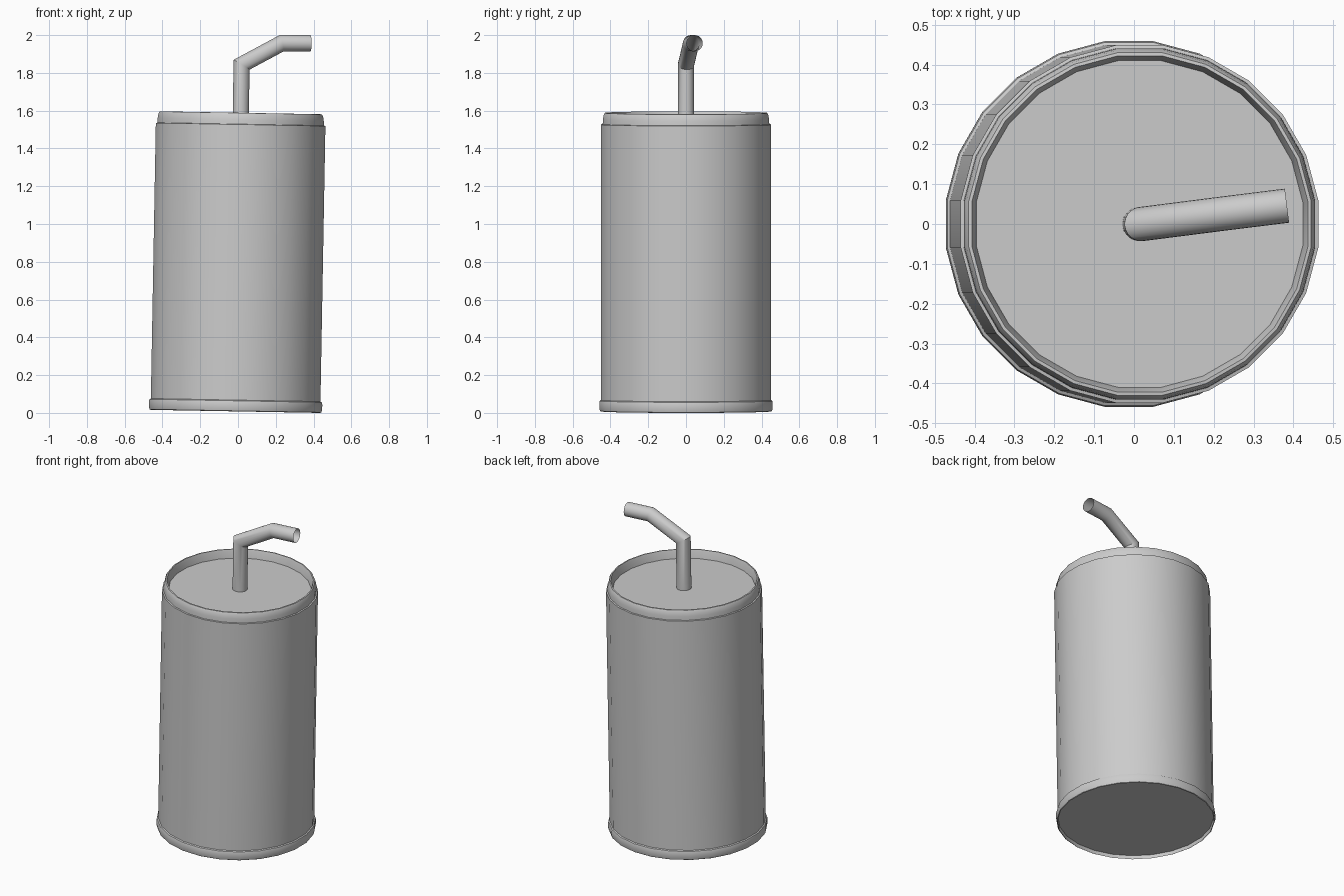
import bpy, bmesh, math
from mathutils import Vector, Matrix

cube = bpy.data.objects.get("Cube")
if cube:
    bpy.data.objects.remove(cube)

grey = bpy.data.materials.new("light grey")
grey.use_nodes = True
grey.diffuse_color = (0.6, 0.6, 0.6, 1)
grey.node_tree.nodes["Principled BSDF"].inputs["Base Color"].default_value = (0.6, 0.6, 0.6, 1)

SIDES = 24
TILT = 0.018
# The can leans very slightly towards +x
LEAN = Matrix.Translation((-0.0135, 0, 0.008)) @ Matrix.Rotation(TILT, 4, 'Y')


def finish(name, bm, angle):
    me = bpy.data.meshes.new(name)
    bm.to_mesh(me)
    bm.free()
    me.materials.append(grey)
    ob = bpy.data.objects.new(name, me)
    bpy.context.collection.objects.link(ob)
    bpy.ops.object.select_all(action='DESELECT')
    ob.select_set(True)
    bpy.context.view_layer.objects.active = ob
    bpy.ops.object.shade_smooth_by_angle(angle=math.radians(angle))
    return ob


def bridge(bm, rings):
    for a, b in zip(rings, rings[1:]):
        n = len(a)
        for i in range(n):
            j = (i + 1) % n
            bm.faces.new((a[i], a[j], b[j], b[i]))


def lathe(name, profile):
    """Turn (flat radius, height) points listed so that outside is on the right going up."""
    bm = bmesh.new()
    rings = []
    for r, z in profile:
        r /= math.cos(math.pi / SIDES)
        ring = []
        for i in range(SIDES):
            t = 2 * math.pi * (i + 0.5) / SIDES
            ring.append(bm.verts.new((r * math.cos(t), r * math.sin(t), z)))
        rings.append(ring)
    bridge(bm, rings)
    bm.transform(LEAN)
    return finish(name, bm, 30)


def disc(name, r, z, up):
    bm = bmesh.new()
    bmesh.ops.create_circle(bm, cap_ends=True, segments=SIDES, radius=r / math.cos(math.pi / SIDES))
    bm.transform(LEAN @ Matrix.Translation((0, 0, z)) @ Matrix.Rotation(math.pi / SIDES, 4, 'Z'))
    for f in bm.faces:
        f.normal_update()
        if (f.normal.z > 0) != up:
            f.normal_flip()
    return finish(name, bm, 30)


# Can: base, bottom rim, wall, top rim and recessed lid
disc("base", 0.447, 0.022, False)
lathe("bottom_rim", [(0.447, 0.022), (0.450, 0.0), (0.455, 0.003), (0.459, 0.018),
                     (0.459, 0.045), (0.456, 0.056), (0.449, 0.060)])
lathe("can_wall", [(0.449, 0.058), (0.449, 1.519), (0.441, 1.521)])
lathe("top_rim", [(0.441, 1.519), (0.440, 1.545), (0.436, 1.568), (0.430, 1.580),
                  (0.422, 1.581), (0.418, 1.570), (0.410, 1.528)])
disc("lid", 0.410, 1.528, True)


# Straw: open tube with mitred bends
def tube(name, path, radius, sides):
    pts = [Vector(p) for p in path]
    dirs = [(b - a).normalized() for a, b in zip(pts, pts[1:])]
    bm = bmesh.new()
    side = dirs[0].cross(dirs[1]).normalized()
    ring = [(side * math.cos(t) + dirs[0].cross(side) * math.sin(t)) * radius + pts[0]
            for t in (2 * math.pi * i / sides for i in range(sides))]
    rings = [[bm.verts.new(p) for p in ring]]
    for k, d in enumerate(dirs):
        # slide the ring along the segment until it meets the mitre plane
        nxt = dirs[k + 1] if k + 1 < len(dirs) else d
        normal = d + nxt
        ring = [p + d * ((pts[k + 1] - p).dot(normal) / d.dot(normal)) for p in ring]
        rings.append([bm.verts.new(p) for p in ring])
    bridge(bm, rings)
    return finish(name, bm, 35)


tube("straw", [(0.014, 0, 1.532), (0.019, 0, 1.843), (0.231, 0.027, 1.957), (0.384, 0.046, 1.957)],
     0.043, 24)
